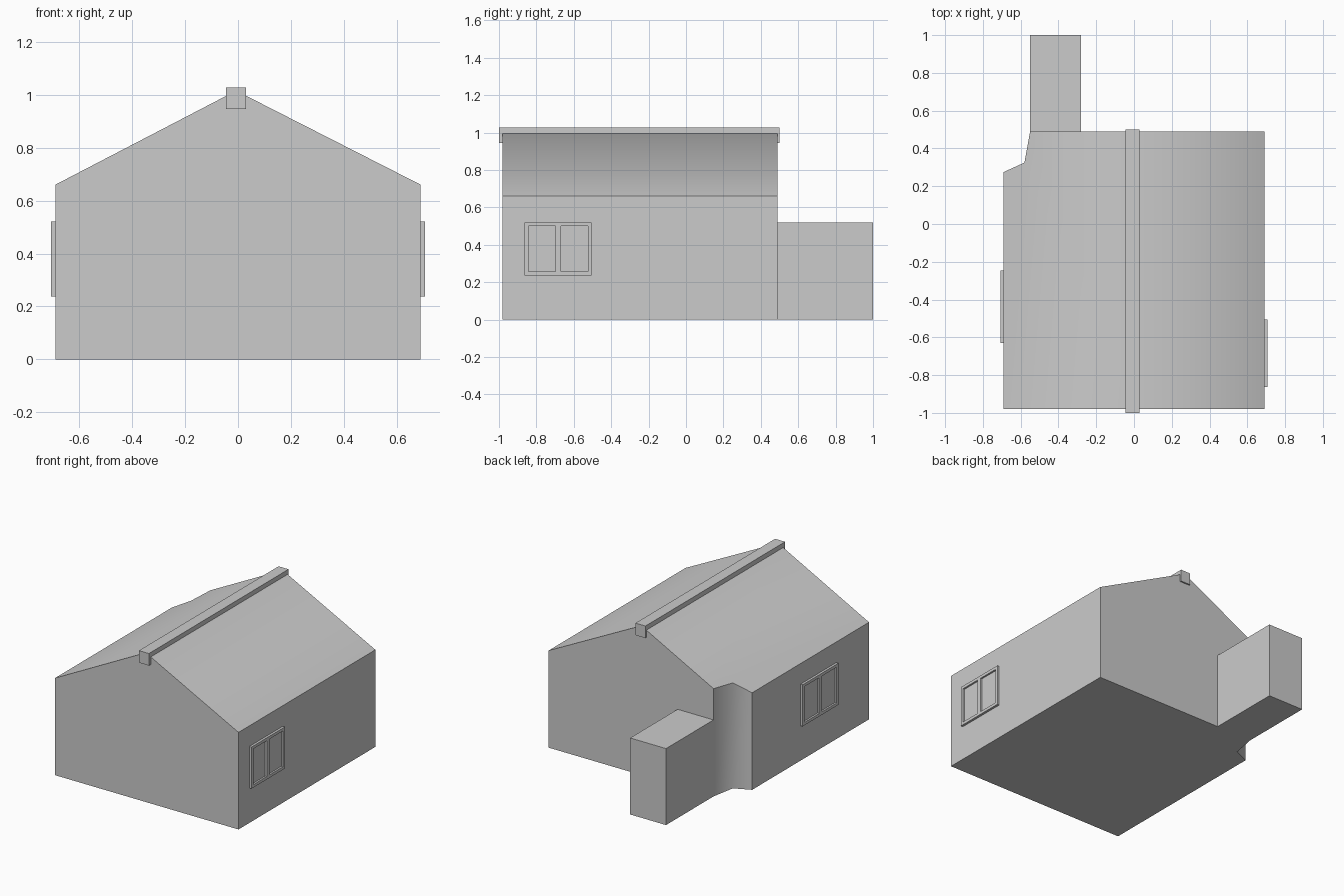
import bpy, bmesh, math

if "Cube" in bpy.data.objects:
    bpy.data.objects.remove(bpy.data.objects["Cube"])

WALL_X, FRONT, BACK = 0.69, -0.98, 0.49
EAVE, APEX, RIDGE_X = 0.66, 1.015, -0.007


def add_mesh(name, bm):
    bmesh.ops.recalc_face_normals(bm, faces=bm.faces)
    mesh = bpy.data.meshes.new(name)
    bm.to_mesh(mesh)
    bm.free()
    obj = bpy.data.objects.new(name, mesh)
    bpy.context.collection.objects.link(obj)
    return obj


def add_box(bm, x0, x1, y0, y1, z0, z1):
    verts = bmesh.ops.create_cube(bm, size=1)["verts"]
    for v in verts:
        v.co.x = x1 if v.co.x > 0 else x0
        v.co.y = y1 if v.co.y > 0 else y0
        v.co.z = z1 if v.co.z > 0 else z0


def box(name, *bounds):
    bm = bmesh.new()
    add_box(bm, *bounds)
    return add_mesh(name, bm)


def roof_z(x):
    side = WALL_X + RIDGE_X if x < RIDGE_X else WALL_X - RIDGE_X
    return APEX - (APEX - EAVE) * abs(x - RIDGE_X) / side


# House body: plan outline raised to the gable roof, notched at the back left
plan = [(RIDGE_X, FRONT), (WALL_X, FRONT), (WALL_X, BACK), (RIDGE_X, BACK),
        (-0.55, BACK), (-0.58, 0.325), (-WALL_X, 0.275), (-WALL_X, FRONT)]
bm = bmesh.new()
low = [bm.verts.new((x, y, 0)) for x, y in plan]
high = [bm.verts.new((x, y, roof_z(x))) for x, y in plan]
bm.faces.new(low)
bm.faces.new(high[:4])
bm.faces.new(high[3:] + high[:1])
for i in range(len(plan)):
    j = (i + 1) % len(plan)
    bm.faces.new((low[i], low[j], high[j], high[i]))
house = add_mesh("house_body", bm)
bpy.context.view_layer.objects.active = house
house.select_set(True)
bpy.ops.object.shade_smooth_by_angle(angle=math.radians(60))

# Ridge beam and rear annex
box("ridge_beam", -0.045, 0.03, -1.0, 0.5, 0.945, 1.027)
box("rear_annex", -0.55, -0.28, BACK, 1.0, 0, 0.52)


# Windows: frame, mullion and two recessed panes
def window(name, side, y0, y1, z0, z1):
    def span(depth):
        return sorted((side * (WALL_X - 0.01), side * (WALL_X + depth)))
    f, mid = 0.02, (y0 + y1) / 2
    bm = bmesh.new()
    for a, b in ((y0, y0 + f), (mid - 0.015, mid + 0.015), (y1 - f, y1)):
        add_box(bm, *span(0.016), a, b, z0 + f, z1 - f)
    for a, b in ((z0, z0 + f), (z1 - f, z1)):
        add_box(bm, *span(0.016), y0, y1, a, b)
    add_mesh(name + "_frame", bm)
    bm = bmesh.new()
    for a, b in ((y0 + f, mid - 0.015), (mid + 0.015, y1 - f)):
        add_box(bm, *span(0.004), a, b, z0 + f, z1 - f)
    add_mesh(name + "_panes", bm)


window("right_window", 1, -0.863, -0.505, 0.237, 0.52)
window("left_window", -1, -0.63, -0.245, 0.237, 0.52)
